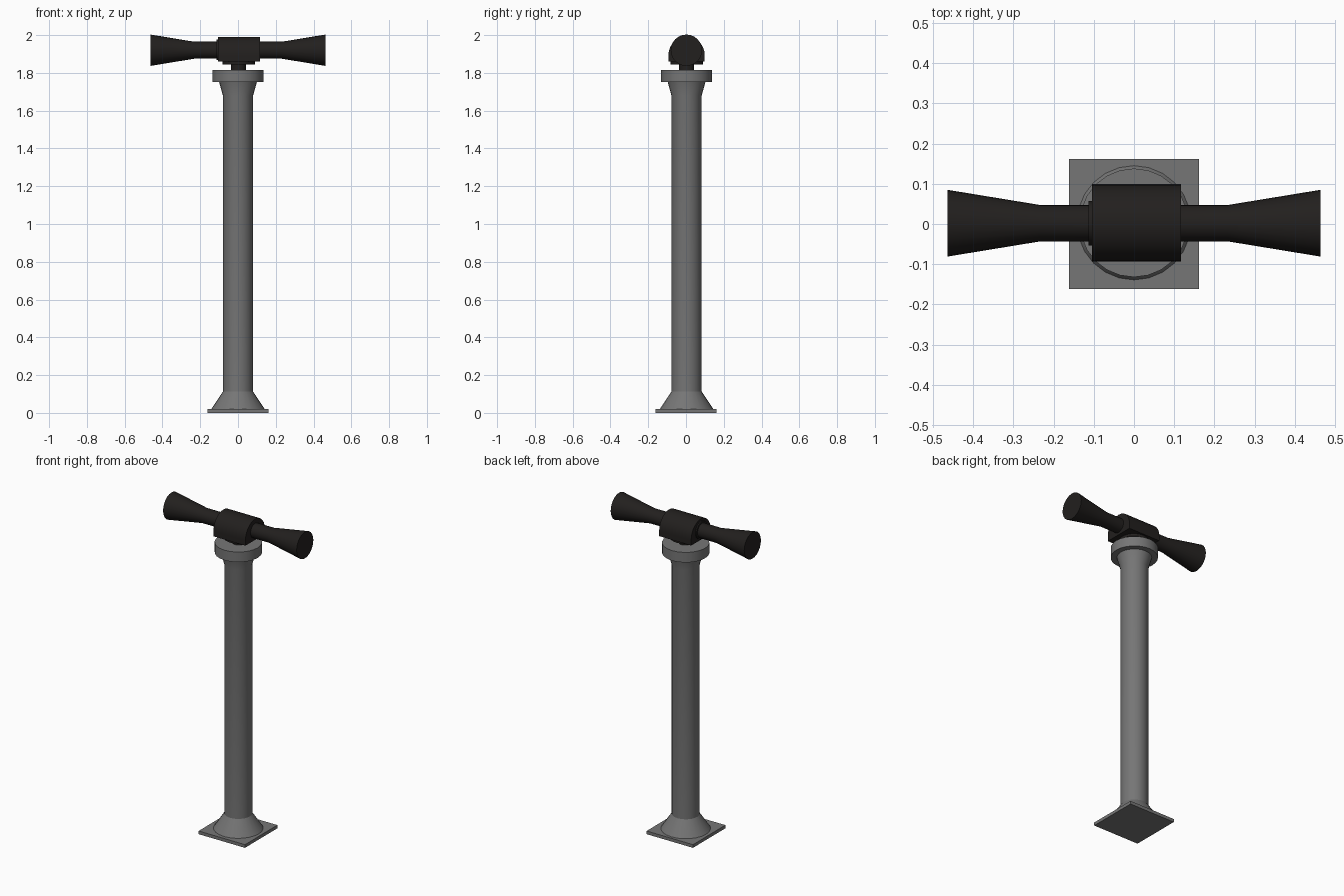
import bpy, bmesh
from math import pi, sin, cos, radians
from mathutils import Matrix

if "Cube" in bpy.data.objects:
    bpy.data.objects.remove(bpy.data.objects["Cube"])


def material(name, rgb):
    m = bpy.data.materials.new(name)
    m.diffuse_color = (*rgb, 1)
    m.use_nodes = True
    m.node_tree.nodes["Principled BSDF"].inputs["Base Color"].default_value = m.diffuse_color
    return m


STEEL = material("grey_steel", (0.18, 0.18, 0.18))
BLACK = material("black_metal", (0.016, 0.014, 0.013))


def finish(name, bm, mat, smooth=True):
    bmesh.ops.recalc_face_normals(bm, faces=bm.faces)
    me = bpy.data.meshes.new(name)
    bm.to_mesh(me)
    bm.free()
    ob = bpy.data.objects.new(name, me)
    bpy.context.collection.objects.link(ob)
    me.materials.append(mat)
    if smooth:
        bpy.ops.object.select_all(action='DESELECT')
        bpy.context.view_layer.objects.active = ob
        ob.select_set(True)
        bpy.ops.object.shade_smooth_by_angle(angle=radians(30))
    return ob


def lathe(name, profile, mat, matrix=Matrix(), sides=24):
    """Closed solid of revolution from (radius, height) points."""
    bm = bmesh.new()
    rings = [[bm.verts.new((r * cos(2 * pi * i / sides), r * sin(2 * pi * i / sides), h))
              for i in range(sides)] for r, h in profile]
    for a, b in zip(rings, rings[1:]):
        for i in range(sides):
            j = (i + 1) % sides
            bm.faces.new((a[i], a[j], b[j], b[i]))
    bm.faces.new(rings[0][::-1])
    bm.faces.new(rings[-1])
    bm.transform(matrix)
    return finish(name, bm, mat)


# Square foot plate
bm = bmesh.new()
bmesh.ops.create_cube(bm, size=1, matrix=Matrix.Translation((0, 0, 0.01))
                      @ Matrix.Diagonal((0.322, 0.322, 0.02, 1)))
finish("base_plate", bm, STEEL, smooth=False)

# Column with flared foot and collar
lathe("column", [(0.142, 0.02), (0.08, 0.113), (0.08, 1.68), (0.1, 1.752),
                 (0.135, 1.752), (0.135, 1.815)], STEEL, Matrix.Translation((0, 0.003, 0)))

# Swivel neck and disc under the head
lathe("swivel_neck", [(0.039, 1.815), (0.039, 1.845), (0.086, 1.845), (0.086, 1.865)],
      BLACK, Matrix.Translation((0.003, 0.003, 0)))

# Head: straight sides with a half-round top, extruded along x
bm = bmesh.new()
section = [(-0.096, 1.86)] + [(-0.096 * cos(pi * i / 14), 1.895 + 0.096 * sin(pi * i / 14))
                              for i in range(15)] + [(0.096, 1.86)]
face = bm.faces.new([bm.verts.new((-0.105, y + 0.003, z)) for y, z in section])
ext = bmesh.ops.extrude_face_region(bm, geom=[face])
bmesh.ops.translate(bm, vec=(0.222, 0, 0),
                    verts=[v for v in ext["geom"] if isinstance(v, bmesh.types.BMVert)])
finish("head_housing", bm, BLACK)

# Horns on both sides
for side, label in ((1, "right"), (-1, "left")):
    turn = Matrix.Translation((0, 0.002, 1.92)) @ Matrix.Rotation(side * pi / 2, 4, 'Y')
    lathe(label + "_horn", [(0.045, 0.09), (0.045, 0.232), (0.083, 0.464)], BLACK, turn)

# Thin cover disc on the left end of the housing
lathe("end_cover", [(0.055, 0.1), (0.055, 0.113)], BLACK,
      Matrix.Translation((0, 0.002, 1.922)) @ Matrix.Rotation(-pi / 2, 4, 'Y'))
